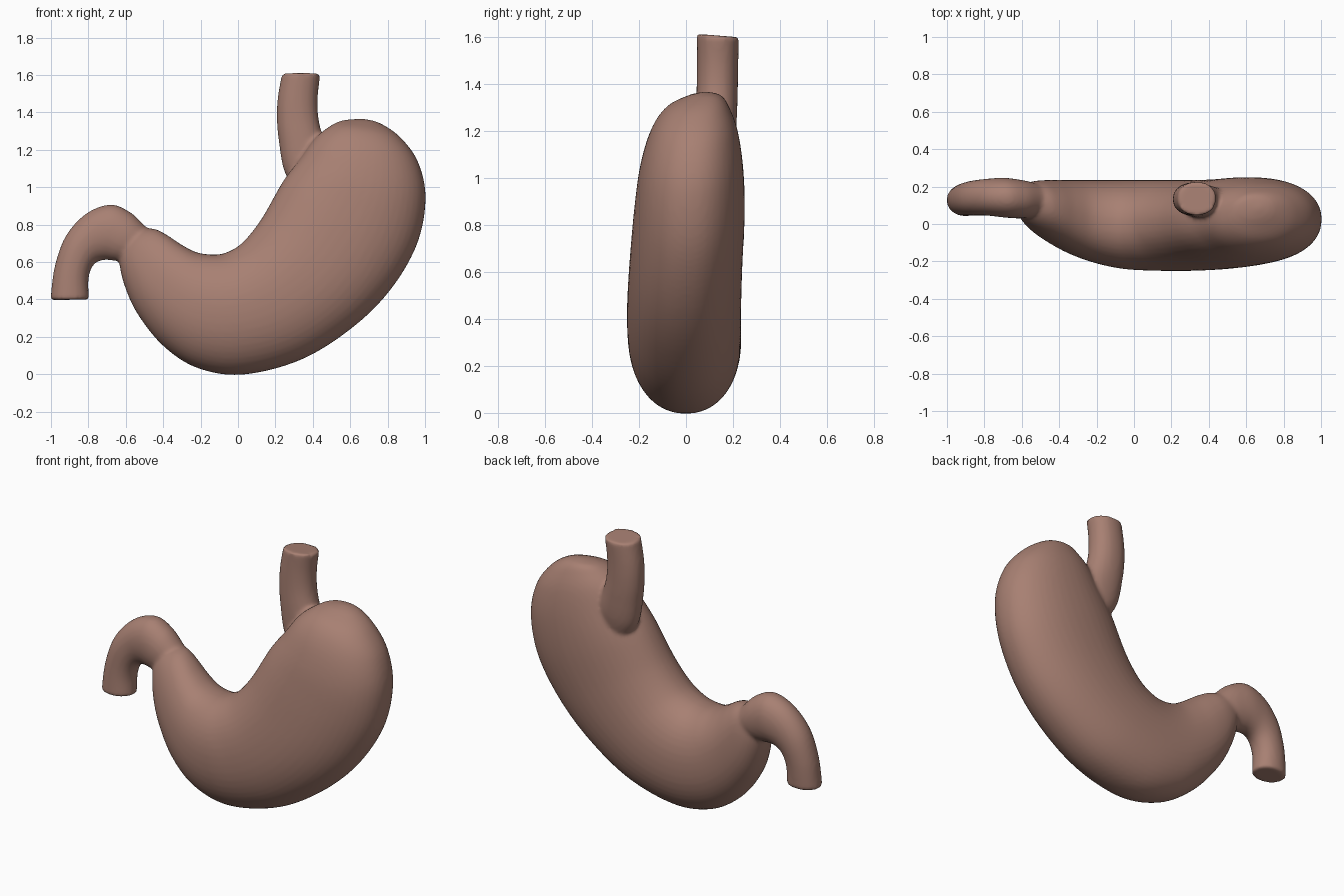
import bpy, bmesh, math
from mathutils import Vector

SEG = 48      # points around each section
STEPS = 8     # interpolated rings between stations


def catmull(p, i, t):
    """Smooth interpolation of station tuples."""
    a, b, c, d = (p[max(0, min(len(p) - 1, k))] for k in (i - 1, i, i + 1, i + 2))
    return [0.5 * (2 * q + (r - o) * t + (2 * o - 5 * q + 4 * r - s) * t * t
                   + (3 * q - o - 3 * r + s) * t ** 3) for o, q, r, s in zip(a, b, c, d)]


def power(v, e):
    return math.copysign(abs(v) ** e, v)


def sweep(bm, stations, e=1.0, tilt=0.0):
    """Loft through (outer x, z, inner x, z, front y, back y) stations and cap both ends."""
    rings = [catmull(stations, i, k / STEPS)
             for i in range(len(stations) - 1) for k in range(STEPS)]
    rings.append(list(stations[-1]))
    loops = []
    for ox, oz, ix, iz, yf, yb in rings:
        loop = []
        for j in range(SEG):
            a = 2 * math.pi * j / SEG
            u, v = power(math.cos(a), e), power(math.sin(a), e)
            y = (yf + yb) / 2 + v * (yb - yf) / 2
            x = (ox + ix) / 2 + u * (ox - ix) / 2
            z = (oz + iz) / 2 + u * (oz - iz) / 2 - tilt * v
            loop.append(bm.verts.new(Vector((x, y, z))))
        loops.append(loop)
    faces = []
    for p, q in zip(loops, loops[1:]):
        for j in range(SEG):
            k = (j + 1) % SEG
            faces.append(bm.faces.new((p[j], p[k], q[k], q[j])))
    faces.append(bm.faces.new(loops[0][::-1]))
    faces.append(bm.faces.new(loops[-1]))
    bmesh.ops.recalc_face_normals(bm, faces=faces)


# Main sac, from the fundus dome to the narrow outlet end
body = [
    (0.672, 1.366, 0.662, 1.366, 0.080, 0.090),
    (0.760, 1.342, 0.560, 1.357, 0.010, 0.150),
    (0.870, 1.265, 0.490, 1.325, -0.085, 0.185),
    (0.965, 1.130, 0.410, 1.260, -0.150, 0.220),
    (1.003, 0.935, 0.330, 1.150, -0.195, 0.243),
    (0.955, 0.690, 0.240, 1.030, -0.220, 0.250),
    (0.810, 0.445, 0.125, 0.830, -0.240, 0.240),
    (0.600, 0.240, 0.025, 0.705, -0.250, 0.235),
    (0.330, 0.075, -0.060, 0.652, -0.250, 0.235),
    (0.020, -0.002, -0.130, 0.640, -0.240, 0.235),
    (-0.220, 0.035, -0.220, 0.652, -0.205, 0.235),
    (-0.400, 0.152, -0.300, 0.692, -0.155, 0.235),
    (-0.535, 0.320, -0.380, 0.745, -0.090, 0.235),
    (-0.605, 0.470, -0.440, 0.775, -0.035, 0.230),
    (-0.635, 0.600, -0.500, 0.780, 0.020, 0.215),
    (-0.630, 0.670, -0.550, 0.760, 0.070, 0.180),
    (-0.605, 0.710, -0.595, 0.720, 0.120, 0.130),
]

# Gullet entering from above
gullet = [
    (0.440, 1.605, 0.235, 1.605, 0.047, 0.225),
    (0.426, 1.480, 0.213, 1.480, 0.047, 0.222),
    (0.430, 1.370, 0.208, 1.370, 0.045, 0.220),
    (0.455, 1.270, 0.218, 1.250, 0.040, 0.216),
    (0.500, 1.170, 0.250, 1.080, 0.035, 0.205),
    (0.520, 1.080, 0.330, 0.960, 0.040, 0.180),
]

# Outlet tube curling over and down on the left
outlet = [
    (-0.440, 0.730, -0.520, 0.590, 0.050, 0.200),
    (-0.500, 0.795, -0.620, 0.605, 0.035, 0.225),
    (-0.575, 0.865, -0.665, 0.608, 0.030, 0.238),
    (-0.680, 0.907, -0.710, 0.612, 0.035, 0.247),
    (-0.810, 0.860, -0.755, 0.600, 0.045, 0.242),
    (-0.920, 0.740, -0.785, 0.565, 0.045, 0.233),
    (-0.980, 0.575, -0.800, 0.500, 0.045, 0.222),
    (-1.003, 0.397, -0.797, 0.400, 0.042, 0.212),
]

bm = bmesh.new()
sweep(bm, body, 0.92)
sweep(bm, gullet, 0.92, tilt=0.007)
sweep(bm, outlet, 0.95)
mesh = bpy.data.meshes.new("stomach")
bm.to_mesh(mesh)
bm.free()

stomach = bpy.data.objects.new("stomach", mesh)
bpy.context.collection.objects.link(stomach)

skin = bpy.data.materials.new("flesh brown")
skin.diffuse_color = (0.39, 0.216, 0.17, 1)
mesh.materials.append(skin)

# Fuse the three parts into one skin and soften the joints
fuse = stomach.modifiers.new("fuse", "REMESH")
fuse.mode = "VOXEL"
fuse.voxel_size = 0.012
fuse.use_smooth_shade = True
soft = stomach.modifiers.new("soften", "SMOOTH")
soft.factor = 0.5
soft.iterations = 4
